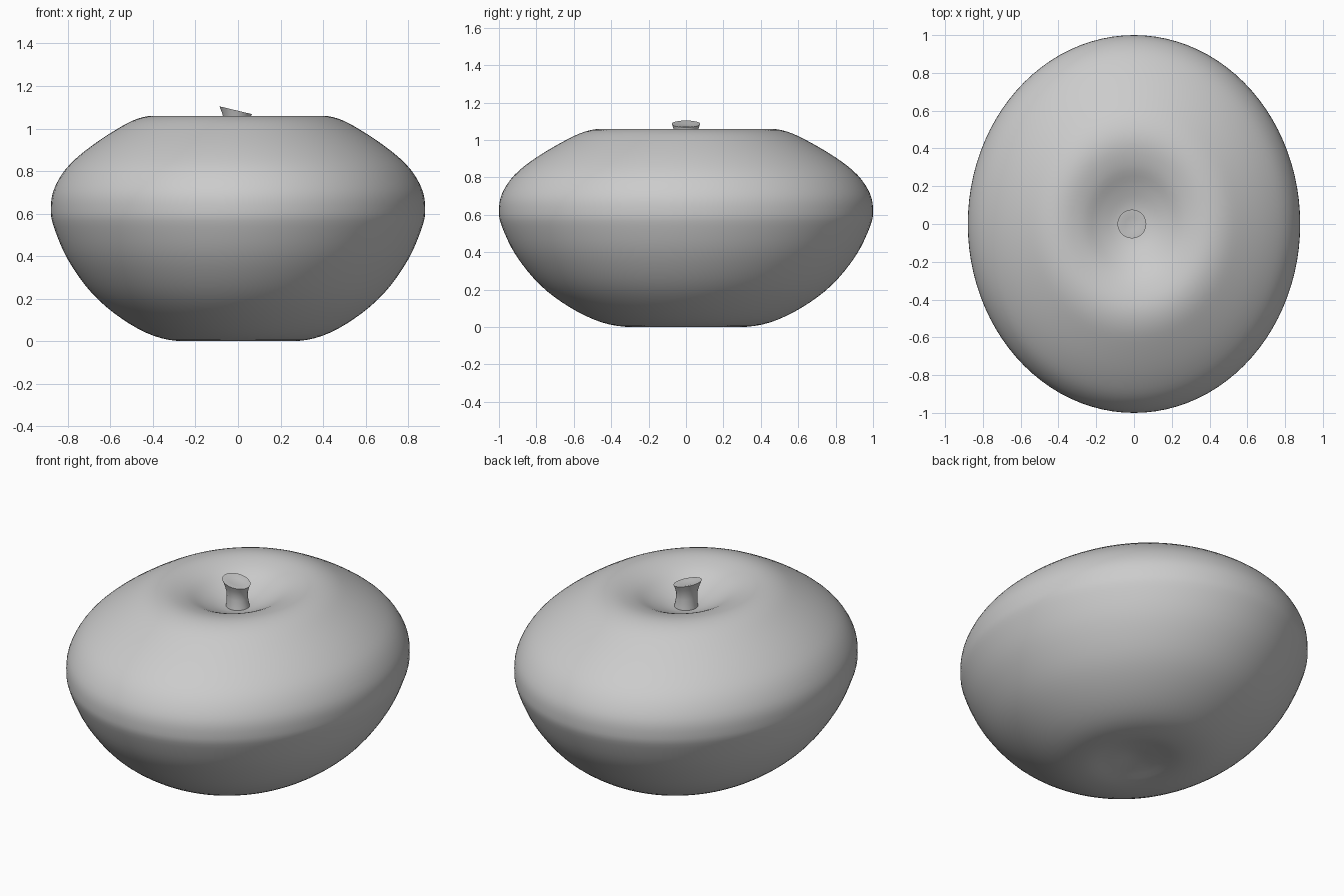
import bpy, bmesh, math
from mathutils import Vector

if "Cube" in bpy.data.objects:
    bpy.data.objects.remove(bpy.data.objects["Cube"])


def smooth_profile(pts, steps):
    # Catmull-Rom curve through (radius, height) points, mirrored at the axis
    p = [Vector(q) for q in pts]
    p = [Vector((-p[1].x, p[1].y))] + p + [Vector((-p[-2].x, p[-2].y))]
    out = []
    for a, b, c, d in zip(p, p[1:], p[2:], p[3:]):
        for i in range(steps):
            t = i / steps
            out.append(0.5 * (2*b + (c-a)*t + (2*a-5*b+4*c-d)*t*t + (3*b-a-3*c+d)*t**3))
    return out + [p[-2]]


def lathe(name, prof, segs, shape):
    bm = bmesh.new()
    rings = []
    for r, z in prof:
        if r < 1e-5:
            rings.append([bm.verts.new(shape(0, 0, z))])
        else:
            rings.append([bm.verts.new(shape(r*math.cos(2*math.pi*i/segs),
                                             r*math.sin(2*math.pi*i/segs), z))
                          for i in range(segs)])
    for a, b in zip(rings, rings[1:]):
        for i in range(segs):
            j = (i + 1) % segs
            f = [a[i % len(a)], a[j % len(a)], b[j % len(b)], b[i % len(b)]]
            bm.faces.new(list(dict.fromkeys(f)))
    bmesh.ops.recalc_face_normals(bm, faces=bm.faces)
    me = bpy.data.meshes.new(name)
    bm.to_mesh(me)
    bm.free()
    ob = bpy.data.objects.new(name, me)
    bpy.context.collection.objects.link(ob)
    bpy.ops.object.select_all(action='DESELECT')
    ob.select_set(True)
    bpy.context.view_layer.objects.active = ob
    bpy.ops.object.shade_smooth_by_angle(angle=math.radians(50))
    return ob


# Fruit body: oval in plan, dimpled top and bottom
body = [(0, 0.035), (0.14, 0.02), (0.29, 0.0), (0.45, 0.025), (0.62, 0.105), (0.78, 0.225),
        (0.91, 0.385), (0.985, 0.54), (1.0, 0.62), (0.985, 0.71), (0.92, 0.81),
        (0.81, 0.90), (0.66, 0.99), (0.54, 1.045), (0.43, 1.06), (0.31, 1.035),
        (0.20, 0.985), (0.10, 0.95), (0, 0.94)]
lathe("fruit_body", smooth_profile(body, 4), 96,
      lambda x, y, z: (0.88 * x, y, z))


# Stem: flared stub with a slanted top
def slant(x, y, z):
    t = max(0, (z - 0.94) / 0.146)
    return (x - 0.011 * t, y, z - 0.24 * x * t)


stem = [(0, 0.92), (0.066, 0.93), (0.061, 0.96), (0.057, 1.0), (0.058, 1.03),
        (0.066, 1.06), (0.076, 1.086), (0.06, 1.086), (0.035, 1.082), (0, 1.08)]
lathe("stem", stem, 40, slant)
